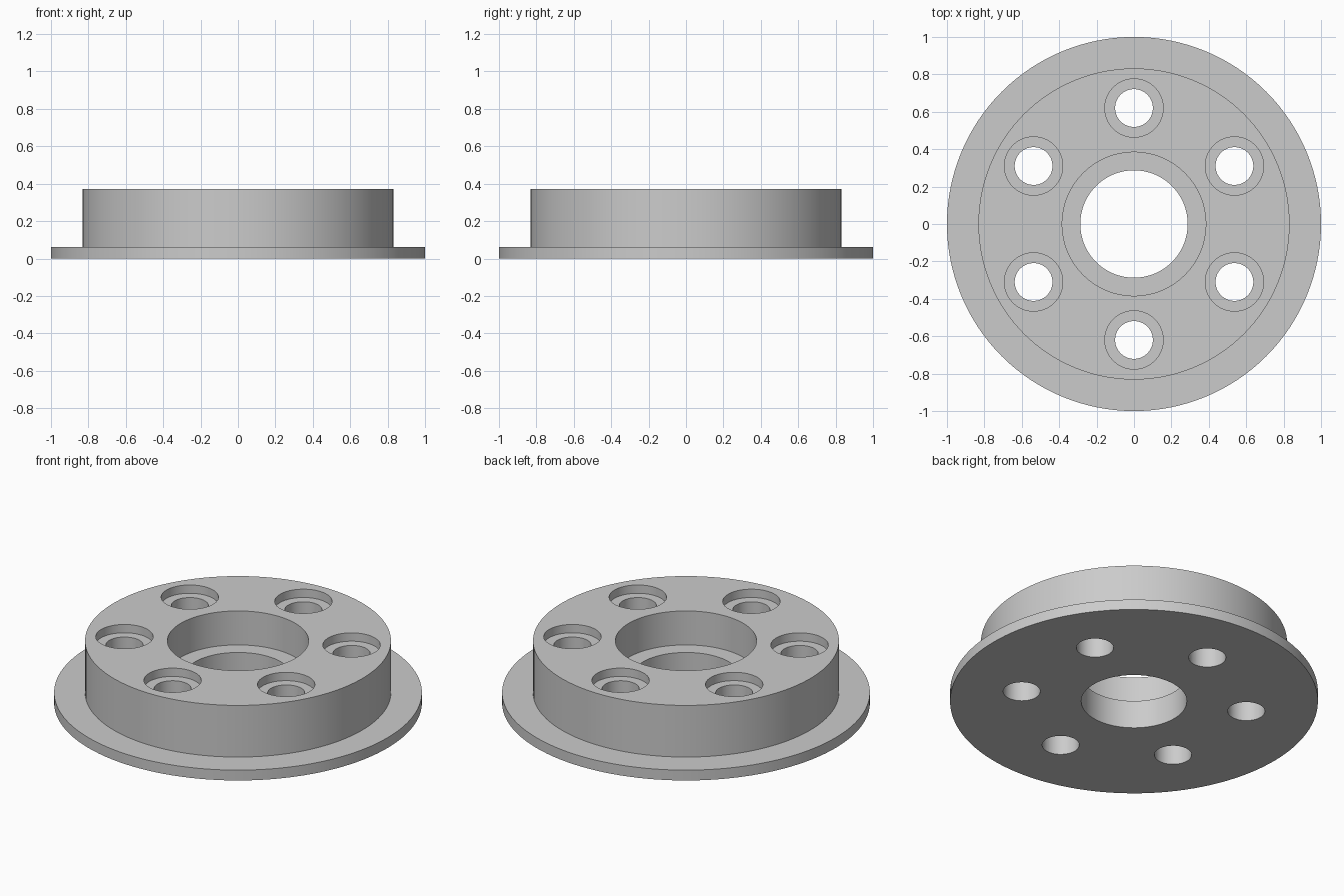
import bpy, bmesh
from math import cos, sin, pi, radians

cube = bpy.data.objects.get("Cube")
if cube:
    bpy.data.objects.remove(cube, do_unlink=True)

HEIGHT = 0.372
FLANGE = 0.062
BORE_STEP = 0.168
COUNTERBORE_Z = HEIGHT - 0.05

# Single grey metal colour
metal = bpy.data.materials.new("grey metal")
grey = (0.6, 0.6, 0.6, 1)
metal.diffuse_color = grey
metal.use_nodes = True
metal.node_tree.nodes["Principled BSDF"].inputs["Base Color"].default_value = grey


def lathe(bm, profile, segments, centre=(0, 0), closed=True):
    """Revolve (radius, z) points about a vertical axis; open profiles get end caps."""
    rings = [[bm.verts.new((centre[0] + r * cos(2 * pi * i / segments),
                            centre[1] + r * sin(2 * pi * i / segments), z))
              for i in range(segments)] for r, z in profile]
    pairs = list(zip(rings, rings[1:]))
    if closed:
        pairs.append((rings[-1], rings[0]))
    else:
        bm.faces.new(rings[0])
        bm.faces.new(rings[-1])
    for a, b in pairs:
        for i in range(segments):
            j = (i + 1) % segments
            bm.faces.new((a[i], a[j], b[j], b[i]))


def make_object(name, bm):
    bmesh.ops.recalc_face_normals(bm, faces=bm.faces)
    mesh = bpy.data.meshes.new(name)
    bm.to_mesh(mesh)
    bm.free()
    mesh.materials.append(metal)
    obj = bpy.data.objects.new(name, mesh)
    bpy.context.collection.objects.link(obj)
    return obj


# Flanged hub with a stepped central bore
bm = bmesh.new()
lathe(bm, [(0.287, 0), (1, 0), (1, FLANGE), (0.832, FLANGE), (0.832, HEIGHT),
           (0.384, HEIGHT), (0.384, BORE_STEP), (0.287, BORE_STEP)], 128)
hub = make_object("flanged_hub", bm)

# Six counterbored bolt holes, cut straight through
bm = bmesh.new()
for k in range(6):
    a = radians(30 + 60 * k)
    lathe(bm, [(0.101, -0.1), (0.101, COUNTERBORE_Z), (0.156, COUNTERBORE_Z),
               (0.156, HEIGHT + 0.1)], 64,
          (0.62 * cos(a), 0.62 * sin(a)), closed=False)
cutter = make_object("bolt_hole_cutter", bm)
cutter.hide_render = True

bpy.ops.object.select_all(action='DESELECT')
bpy.context.view_layer.objects.active = hub
hub.select_set(True)
cut = hub.modifiers.new("bolt_holes", 'BOOLEAN')
cut.operation = 'DIFFERENCE'
cut.solver = 'EXACT'
cut.object = cutter
bpy.ops.object.modifier_apply(modifier=cut.name)
bpy.data.objects.remove(cutter, do_unlink=True)

bpy.ops.object.shade_smooth_by_angle(angle=radians(30))
